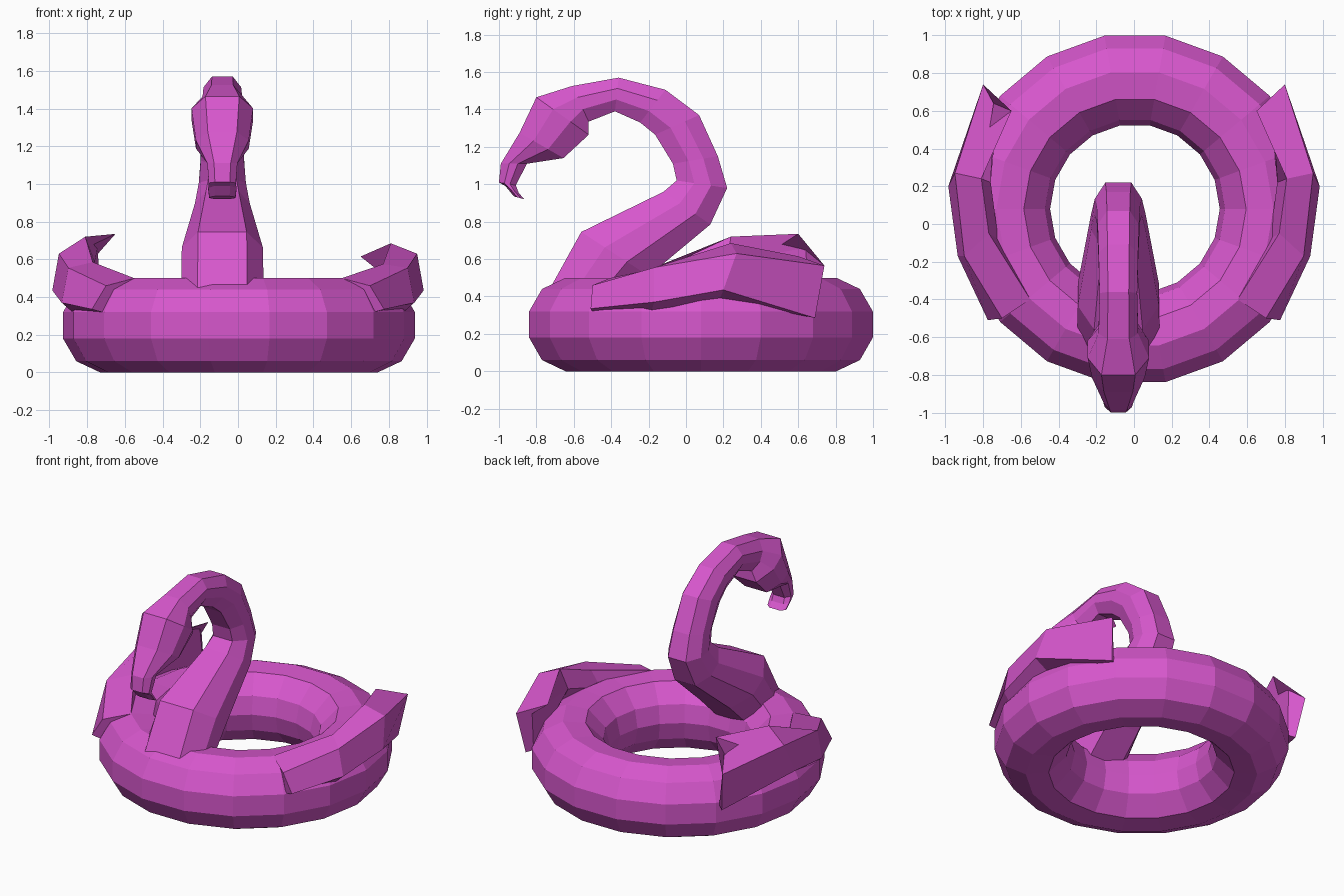
import bpy, bmesh, math

pink = bpy.data.materials.new("orchid_pink")
pink.diffuse_color = (0.68, 0.095, 0.61, 1)


def loft(name, rings, closed=False):
    """Skin a list of matching closed loops into a flat-shaded solid."""
    bm = bmesh.new()
    loops = [[bm.verts.new(p) for p in ring] for ring in rings]
    n = len(loops[0])
    pairs = list(zip(loops, loops[1:]))
    if closed:
        pairs.append((loops[-1], loops[0]))
    for a, b in pairs:
        for i in range(n):
            j = (i + 1) % n
            bm.faces.new((a[i], a[j], b[j], b[i]))
    if not closed:
        bm.faces.new(loops[0])
        bm.faces.new(loops[-1])
    bmesh.ops.recalc_face_normals(bm, faces=bm.faces)
    mesh = bpy.data.meshes.new(name)
    bm.to_mesh(mesh)
    bm.free()
    mesh.materials.append(pink)
    obj = bpy.data.objects.new(name, mesh)
    bpy.context.collection.objects.link(obj)
    return obj


# Inflated ring: half profile (radius, height above the middle), mirrored
half = [(0.933, 0.07), (0.863, 0.19), (0.735, 0.25), (0.59, 0.235), (0.478, 0.12)]
profile = ([(r, 0.25 + h) for r, h in half] + [(0.45, 0.25)]
           + [(r, 0.25 - h) for r, h in reversed(half)])
ring = []
for k in range(18):
    a = math.radians(20 * k)
    ring.append([(0.005 + r * math.cos(a), 0.08 + r * math.sin(a), z) for r, z in profile])
loft("float_ring", ring, closed=True)

# Neck, head and beak: (outer y, outer z, inner y, inner z, half width)
sections = [
    (-0.40, 0.32, -0.74, 0.42, 0.22),
    (-0.20, 0.51, -0.56, 0.745, 0.215),
    (0.13, 0.785, -0.12, 0.96, 0.145),
    (0.22, 0.98, -0.05, 1.02, 0.125),
    (0.17, 1.15, -0.07, 1.11, 0.115),
    (0.07, 1.37, -0.165, 1.265, 0.11),
    (-0.11, 1.505, -0.245, 1.33, 0.105),
    (-0.36, 1.57, -0.38, 1.39, 0.10),
    (-0.61, 1.525, -0.52, 1.335, 0.105),
    (-0.80, 1.465, -0.52, 1.265, 0.163),
    (-0.89, 1.275, -0.655, 1.14, 0.14),
    (-0.99, 1.11, -0.85, 1.11, 0.08),
    (-1.00, 1.01, -0.91, 0.995, 0.072),
    (-0.965, 0.99, -0.895, 0.955, 0.075),
    (-0.92, 0.935, -0.865, 0.92, 0.07),
]
# Octagonal section: (share of half width, share of depth)
shape = [(0.55, 0), (1, 0.32), (1, 0.65), (0.6, 1),
         (-0.6, 1), (-1, 0.65), (-1, 0.32), (-0.55, 0)]
neck = []
for yo, zo, yi, zi, w in sections:
    neck.append([(-0.083 + u * w, yo + (yi - yo) * t, zo + (zi - zo) * t) for u, t in shape])
loft("neck_and_head", neck)

# Wings: low outer edge, high outer edge, top edge, inside fold, inner base
wing = [
    [(0.775, -0.51, 0.335), (0.70, -0.50, 0.46), (0.55, -0.40, 0.50),
     (0.56, -0.38, 0.46), (0.72, -0.50, 0.32)],
    [(0.935, -0.17, 0.37), (0.90, -0.17, 0.555), (0.77, -0.05, 0.575),
     (0.72, -0.08, 0.46), (0.86, -0.19, 0.305)],
    [(0.985, 0.20, 0.435), (0.95, 0.27, 0.63), (0.81, 0.24, 0.685),
     (0.76, 0.22, 0.55), (0.86, 0.18, 0.385)],
    [(0.76, 0.69, 0.285), (0.80, 0.74, 0.565), (0.65, 0.60, 0.615),
     (0.745, 0.64, 0.54), (0.72, 0.66, 0.30)],
]
lift = [0, 0.01, 0.035, 0.12]   # the left wing curls a little higher
loft("right_wing", wing)
loft("left_wing", [[(-x, y, z + (dz if i in (2, 3) else 0)) for i, (x, y, z) in enumerate(s)]
                   for s, dz in zip(wing, lift)])
